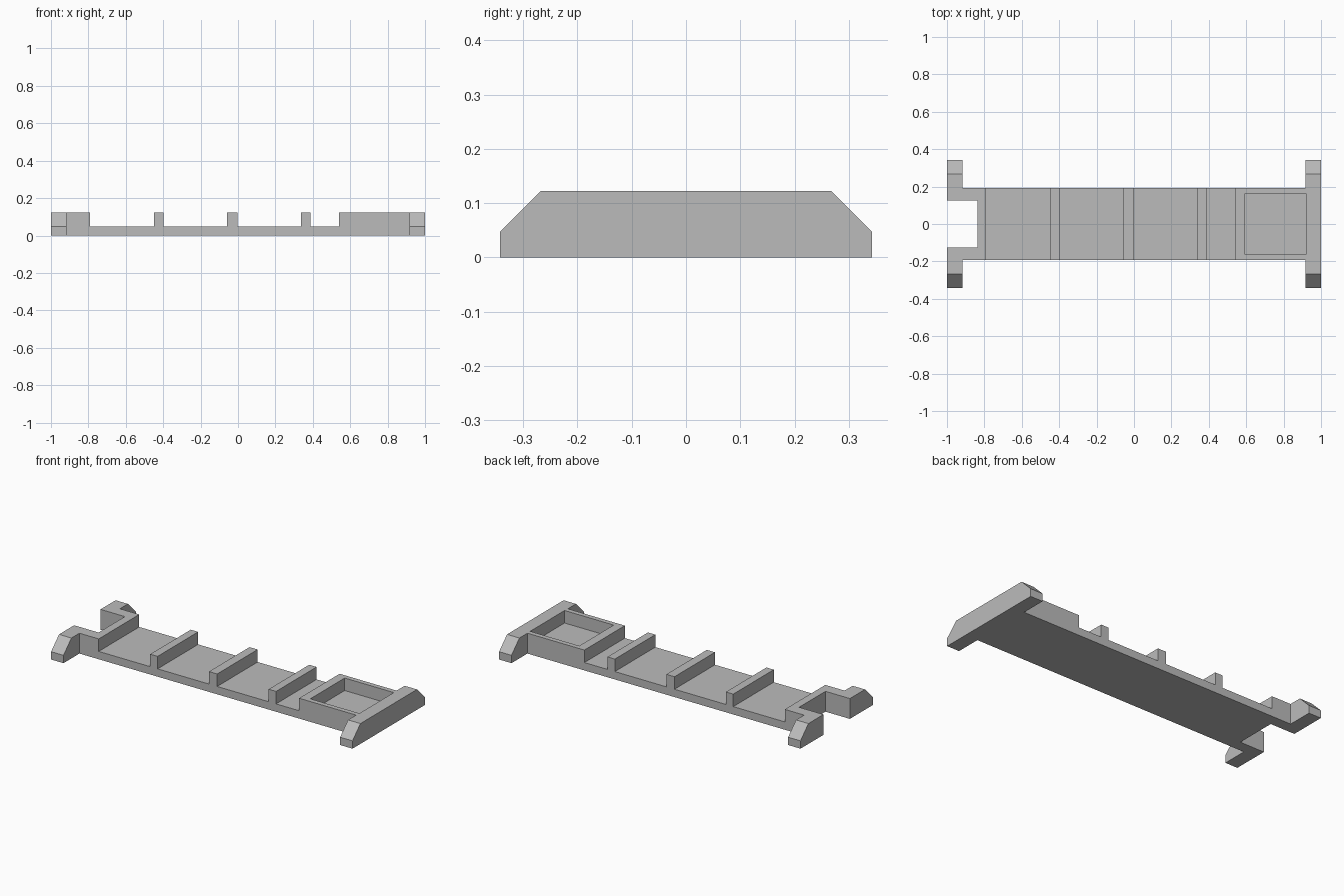
import bpy
import bmesh
from mathutils import Vector

cube = bpy.data.objects.get("Cube")
if cube:
    bpy.data.objects.remove(cube, do_unlink=True)

# Main dimensions
FLOOR = 0.047      # floor thickness
TOP = 0.122        # overall height
HALF_W = 0.192     # half width of the tray
BAR_W = 0.343      # half length of the end bars
BAR_TOP = 0.268    # half length of the flat bar top
BAR_T = 0.082      # bar thickness

grey = bpy.data.materials.new("plain grey")
grey.use_nodes = True
grey.diffuse_color = (0.5, 0.5, 0.5, 1)
grey.node_tree.nodes["Principled BSDF"].inputs["Base Color"].default_value = (0.5, 0.5, 0.5, 1)


def extrude_profile(name, points, direction):
    """Closed profile swept along a direction vector."""
    bm = bmesh.new()
    face = bm.faces.new([bm.verts.new(p) for p in points])
    swept = bmesh.ops.extrude_face_region(bm, geom=[face])
    moved = [v for v in swept["geom"] if isinstance(v, bmesh.types.BMVert)]
    bmesh.ops.translate(bm, verts=moved, vec=Vector(direction))
    bmesh.ops.recalc_face_normals(bm, faces=bm.faces)
    mesh = bpy.data.meshes.new(name)
    bm.to_mesh(mesh)
    bm.free()
    mesh.materials.append(grey)
    obj = bpy.data.objects.new(name, mesh)
    bpy.context.collection.objects.link(obj)
    return obj


def box(name, x0, x1, half_y, z0, z1):
    corners = [(x0, -half_y, z0), (x1, -half_y, z0), (x1, -half_y, z1), (x0, -half_y, z1)]
    return extrude_profile(name, corners, (0, 2 * half_y, 0))


def combine(target, tool, operation):
    """Boolean the tool into the target, then discard the tool."""
    mod = target.modifiers.new(tool.name, "BOOLEAN")
    mod.operation = operation
    mod.solver = "EXACT"
    mod.object = tool
    bpy.context.view_layer.objects.active = target
    bpy.ops.object.modifier_apply(modifier=mod.name)
    bpy.data.objects.remove(tool, do_unlink=True)


# Tray: stepped side profile with end blocks and three cross ribs
raised = [(-0.96, -0.79), (-0.448, -0.399), (-0.058, -0.004), (0.338, 0.387), (0.54, 0.96)]
outline = [(raised[0][0], 0)]
for start, end in raised:
    outline += [(start, FLOOR), (start, TOP), (end, TOP), (end, FLOOR)]
outline = [outline[0]] + outline[2:-1] + [(raised[-1][1], 0)]
tray = extrude_profile("tray", [(x, -HALF_W, z) for x, z in outline], (0, 2 * HALF_W, 0))

# End bars with chamfered ends
half = [(BAR_W, 0), (BAR_W, FLOOR), (BAR_TOP, TOP)]
bar_profile = half + [(-y, z) for y, z in reversed(half)]
for side, x in (("right", -1), ("left", 1 - BAR_T)):
    bar = extrude_profile(side + "_end_bar", [(x, y, z) for y, z in bar_profile], (BAR_T, 0, 0))
    combine(tray, bar, "UNION")

# Open notch at the right end and shallow pocket at the left end
combine(tray, box("notch_cutter", -1.1, -0.838, 0.125, -0.1, 0.3), "DIFFERENCE")
combine(tray, box("pocket_cutter", 0.594, 0.92, 0.163, FLOOR, 0.3), "DIFFERENCE")
